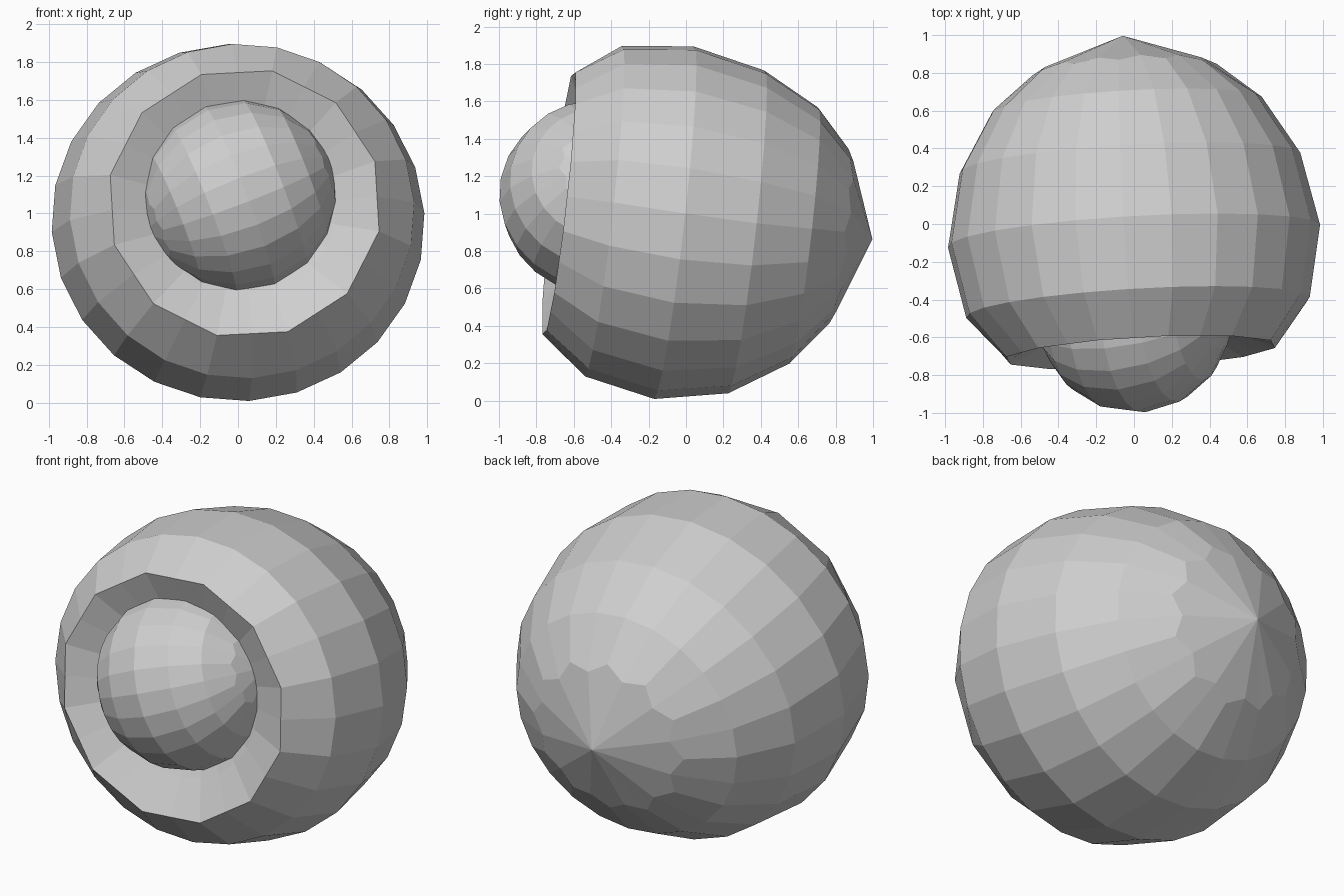
import bpy, bmesh, math
from mathutils import Vector

cube = bpy.data.objects.get("Cube")
if cube:
    bpy.data.objects.remove(cube, do_unlink=True)

SIDES = 24
STEP = math.tau / SIDES
PINCH = 0.88

grey = bpy.data.materials.new("plain grey")
grey.use_nodes = True
colour = (0.62, 0.62, 0.62, 1)
grey.diffuse_color = colour
grey.node_tree.nodes["Principled BSDF"].inputs["Base Color"].default_value = colour


def lathe(name, origin, axis, rings, start, end, spin):
    """Skin rings (distance, radius, odd scale, widening, drop) along an axis, capped by two poles."""
    origin, axis, up = Vector(origin), Vector(axis).normalized(), Vector((0, 0, 1))
    side = up.cross(axis).normalized()
    upright = axis.cross(side)
    bm = bmesh.new()
    loops = []
    for n, (dist, radius, odd, wide, drop) in enumerate(rings):
        pole = start if n < len(rings) / 2 else end
        loop = []
        for i in range(SIDES):
            a = math.radians(spin) + STEP * i
            r, d = radius, dist
            if i % 2:
                r *= odd
                if odd < 1:  # slide pinched points toward the pole so each kite stays flat
                    d = pole + (dist - pole) * odd * math.cos(STEP)
            loop.append(bm.verts.new(origin + axis * d - up * drop
                                     + side * (r * wide * math.cos(a)) + upright * (r * math.sin(a))))
        loops.append(loop)
    first = bm.verts.new(origin + axis * start)
    last = bm.verts.new(origin + axis * end)
    for i in range(SIDES):
        j = (i + 1) % SIDES
        for a, b in zip(loops, loops[1:]):
            bm.faces.new((a[i], a[j], b[j], b[i]))
        bm.faces.new((first, loops[0][j], loops[0][i]))
        bm.faces.new((last, loops[-1][i], loops[-1][j]))
    bmesh.ops.recalc_face_normals(bm, faces=bm.faces)
    mesh = bpy.data.meshes.new(name)
    bm.to_mesh(mesh)
    bm.free()
    mesh.materials.append(grey)
    obj = bpy.data.objects.new(name, mesh)
    bpy.context.collection.objects.link(obj)


# Hollowed round shell: shallow dished socket, twelve-sided rim, then the body to its pointed back
shell_rings = [
    (-0.18, 0.30, 1, 1, 0),
    (-0.10, 0.49, 1, 1, 0),
    (0, 0.695, 1.035, 1.01, 0),
    (-0.24, 0.89, 1, 1.025, 0.015),
    (-0.62, 0.95, 1, 1.04, 0.033),
    (-1.01, 0.87, 1, 1.04, 0.038),
    (-1.32, 0.69, 1, 1.04, 0.022),
    (-1.51, 0.47, PINCH, 1.04, 0.005),
]
lathe("shell", (0.035, -0.68, 1.055), (0.056, -0.99, 0.113), shell_rings, -0.2, -1.69, 3)

# Ball held in the socket, lying on its side
R = 0.515
ball_rings = []
for deg in (27, 46, 67, 90, 113, 134, 153):
    a = math.radians(deg)
    odd = PINCH if deg in (27, 153) else 1
    ball_rings.append((R * math.cos(a), R * math.sin(a), odd, 1, 0))
lathe("ball", (0.005, -0.485, 1.09), (0.93, 0.08, 0.36), ball_rings, 1.05 * R, -1.05 * R, 3)
